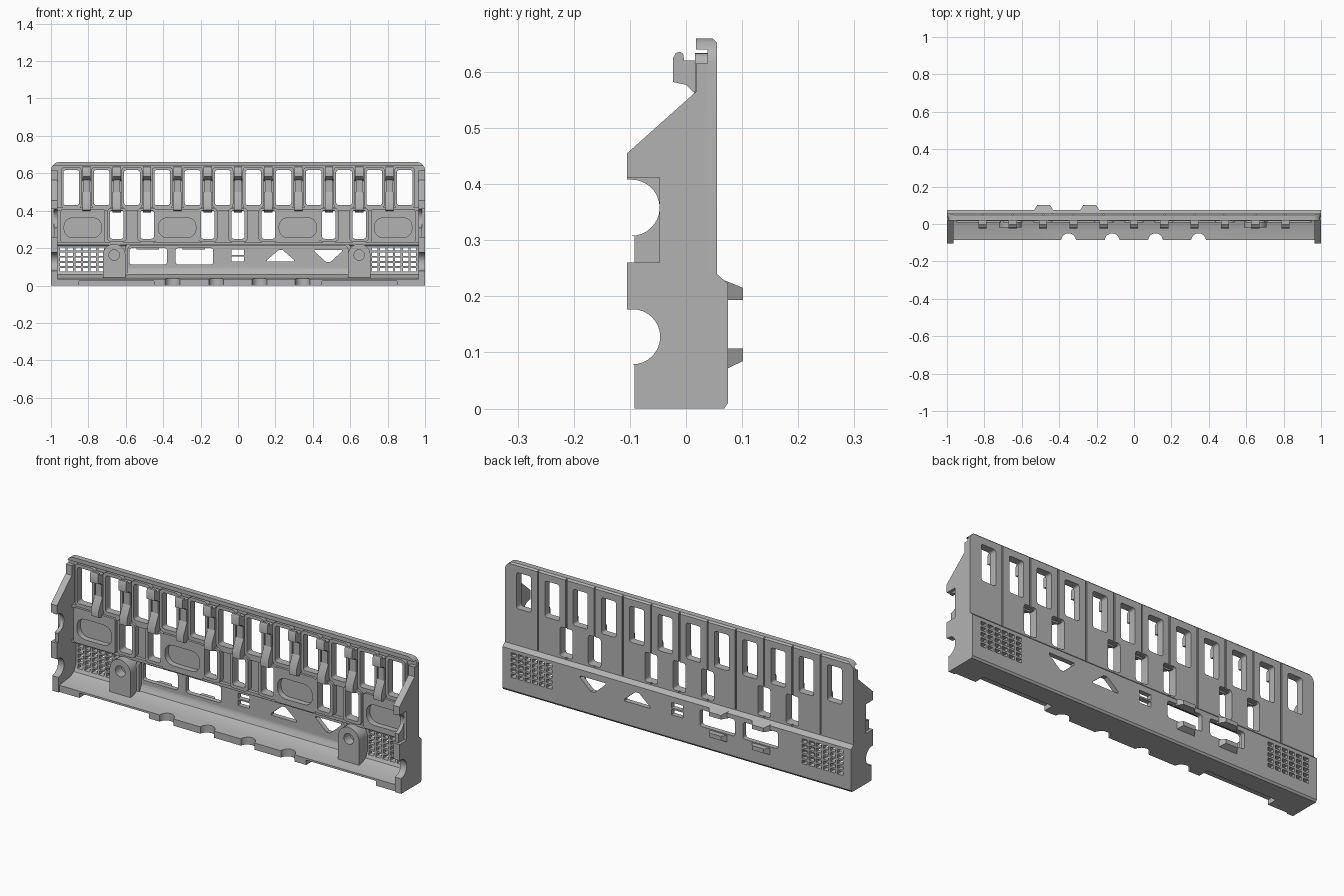
import bpy, bmesh, math
from mathutils import Vector

cube = bpy.data.objects.get("Cube")
if cube:
    bpy.data.objects.remove(cube, do_unlink=True)

grey = bpy.data.materials.new("plain_grey")
grey.use_nodes = True
grey.diffuse_color = (0.45, 0.45, 0.45, 1)
grey.node_tree.nodes["Principled BSDF"].inputs["Base Color"].default_value = (0.45, 0.45, 0.45, 1)


def place(axis, p, t):
    return {"x": (t, p[0], p[1]), "y": (p[0], t, p[1]), "z": (p[0], p[1], t)}[axis]


def prism(bm, pts, axis, a, b):
    lo = [bm.verts.new(place(axis, p, a)) for p in pts]
    hi = [bm.verts.new(place(axis, p, b)) for p in pts]
    bm.faces.new(lo)
    bm.faces.new(hi[::-1])
    for i in range(len(pts)):
        j = (i + 1) % len(pts)
        bm.faces.new((lo[i], hi[i], hi[j], lo[j]))


def box(bm, x0, x1, y0, y1, z0, z1):
    prism(bm, [(x0, y0), (x1, y0), (x1, y1), (x0, y1)], "z", z0, z1)


def hull(bm, pts):
    bmesh.ops.convex_hull(bm, input=[bm.verts.new(p) for p in pts])


def arc(cx, cy, r, start, end, n):
    steps = [math.radians(start + (end - start) * i / n) for i in range(n + 1)]
    return [(cx + r * math.cos(a), cy + r * math.sin(a)) for a in steps]


def circle(cx, cy, r, n=20):
    return arc(cx, cy, r, 0, 360, n)[:-1]


def rounded(x0, x1, z0, z1, r, n=4):
    pts = []
    for k, (cx, cz) in enumerate([(x1 - r, z1 - r), (x0 + r, z1 - r), (x0 + r, z0 + r), (x1 - r, z0 + r)]):
        pts += arc(cx, cz, r, 90 * k, 90 * k + 90, n)
    return pts


def ring(bm, outer, inner, y0, y1):
    loops = [[bm.verts.new((p[0], y, p[1])) for p in pts]
             for pts, y in ((outer, y0), (outer, y1), (inner, y1), (inner, y0))]
    n = len(outer)
    for k in range(4):
        a, b = loops[k], loops[(k + 1) % 4]
        for i in range(n):
            j = (i + 1) % n
            bm.faces.new((a[i], a[j], b[j], b[i]))


def finish(name, bm):
    bmesh.ops.recalc_face_normals(bm, faces=bm.faces)
    mesh = bpy.data.meshes.new(name)
    bm.to_mesh(mesh)
    bm.free()
    mesh.materials.append(grey)
    obj = bpy.data.objects.new(name, mesh)
    bpy.context.collection.objects.link(obj)
    return obj


def cut(obj, bm):
    cutter = finish("cutter", bm)
    cutter.hide_render = True
    mod = obj.modifiers.new("cut", "BOOLEAN")
    mod.operation, mod.solver, mod.object = "DIFFERENCE", "EXACT", cutter
    bpy.context.view_layer.update()
    result = bpy.data.meshes.new_from_object(obj.evaluated_get(bpy.context.evaluated_depsgraph_get()))
    obj.modifiers.clear()
    obj.data = result
    bpy.data.objects.remove(cutter, do_unlink=True)


PITCH = 0.162
upper_x = [PITCH * (i - 5.5) for i in range(12)]
joint_x = [PITCH * (i - 5) for i in range(11)]
lower_x = [PITCH * i for i in (-4, -3, -1, 0, 1, 3, 4)]
pocket_x = [-0.83, -0.325, 0.32, 0.83]

# Shell: one cross-section swept along the width
bm = bmesh.new()
prism(bm, [(0.068, 0), (0.075, 0.01), (0.075, 0.222), (0.055, 0.24), (0.055, 0.652), (0.047, 0.66),
           (0.018, 0.66), (0.018, 0.64), (0.038, 0.64), (0.038, 0.228), (0.05, 0.212),
           (0.05, 0.09), (0.035, 0.06), (0.005, 0.045), (-0.085, 0.035), (-0.085, 0)], "x", -1, 1)
shell = finish("main_shell", bm)

# Windows, slots, speaker holes and notches
bm = bmesh.new()
for x in upper_x:
    prism(bm, rounded(x - 0.042, x + 0.042, 0.43, 0.617, 0.012), "y", 0, 0.1)
for x in lower_x:
    prism(bm, rounded(x - 0.036, x + 0.036, 0.25, 0.402, 0.012), "y", 0, 0.1)
for x in (-0.48, -0.233):
    prism(bm, rounded(x - 0.1, x + 0.1, 0.113, 0.2, 0.012), "y", 0, 0.1)
for z in (0.142, 0.178):
    box(bm, -0.035, 0.032, 0, 0.1, z - 0.014, z + 0.014)
prism(bm, [(0.155, 0.128), (0.3, 0.128), (0.3, 0.137), (0.238, 0.19), (0.217, 0.19), (0.155, 0.137)], "y", 0, 0.1)
prism(bm, [(0.41, 0.19), (0.555, 0.19), (0.555, 0.181), (0.493, 0.125), (0.472, 0.125), (0.41, 0.181)], "y", 0, 0.1)
for side in (-1, 1):
    for i in range(6):
        for j in range(5):
            x, z = side * (0.732 + 0.041 * i), 0.085 + 0.0275 * j
            box(bm, x - 0.015, x + 0.015, 0, 0.1, z - 0.009, z + 0.009)
    box(bm, min(side * 0.45, side * 0.85), max(side * 0.45, side * 0.85), -0.2, -0.03, -0.1, 0.025)
    corner = arc(side * 0.955, 0.615, 0.045, 90, 90 - side * 90, 8)
    prism(bm, corner + [(side * 1.1, 0.615), (side * 1.1, 0.8), (side * 0.955, 0.8)], "y", -0.2, 0.2)
for x in (-0.35, -0.117, 0.115, 0.345):
    prism(bm, circle(x, -0.09, 0.04), "z", -0.1, 0.2)
cut(shell, bm)

# Fine grooves on the back between the columns
bm = bmesh.new()
for x in joint_x:
    box(bm, x - 0.004, x + 0.004, 0.049, 0.1, 0.243, 0.8)
cut(shell, bm)

# Raised frames round the windows and pocket housings
bm = bmesh.new()
for x in upper_x:
    ring(bm, rounded(x - 0.056, x + 0.056, 0.414, 0.634, 0.02), rounded(x - 0.042, x + 0.042, 0.43, 0.617, 0.012), 0.016, 0.04)
for x in lower_x:
    ring(bm, rounded(x - 0.052, x + 0.052, 0.234, 0.414, 0.02), rounded(x - 0.036, x + 0.036, 0.25, 0.402, 0.012), 0.008, 0.04)
finish("window_frames", bm)

bm = bmesh.new()
for x in pocket_x:
    ring(bm, rounded(x - 0.118, x + 0.118, 0.228, 0.41, 0.012), rounded(x - 0.1, x + 0.1, 0.257, 0.362, 0.045), 0.008, 0.04)
finish("oval_pockets", bm)

bm = bmesh.new()
ring(bm, rounded(-0.605, 0.605, 0.03, 0.226, 0.03), rounded(-0.588, 0.588, 0.045, 0.212, 0.02), 0.03, 0.056)
box(bm, -0.97, 0.97, 0.02, 0.04, 0.398, 0.416)
box(bm, -0.97, 0.97, 0.02, 0.052, 0.218, 0.234)
finish("stiffening_ribs", bm)

# Posts with hooks between the columns
bm = bmesh.new()
for x in joint_x:
    box(bm, x - 0.018, x + 0.018, 0.014, 0.04, 0.41, 0.6)
    prism(bm, [(0.03, 0.62), (-0.003, 0.62), (-0.005, 0.632), (-0.01, 0.636), (-0.018, 0.634),
               (-0.023, 0.625), (-0.023, 0.582), (0, 0.577), (0.012, 0.565), (0.03, 0.56)],
          "x", x - 0.022, x + 0.022)
    prism(bm, [(0.03, 0.5), (0.014, 0.5), (-0.015, 0.44), (-0.015, 0.405), (0.03, 0.39)],
          "x", x - 0.022, x + 0.022)
finish("hook_posts", bm)

# Screw bosses with blind holes
for name, x in (("right_boss", -0.662), ("left_boss", 0.648)):
    bm = bmesh.new()
    prism(bm, [(x + 0.06, 0.02)] + arc(x, 0.163, 0.06, 0, 180, 14) + [(x - 0.06, 0.02)], "y", -0.02, 0.06)
    boss = finish(name, bm)
    bm = bmesh.new()
    prism(bm, circle(x, 0.163, 0.028), "y", -0.1, 0.03)
    cut(boss, bm)

# Side walls with scooped front edges
wall_profile = ([(0.068, 0), (0.075, 0.01), (0.075, 0.222), (0.055, 0.24), (0.055, 0.615), (0.018, 0.615),
                 (0.018, 0.565), (-0.105, 0.455), (-0.105, 0.408)]
                + arc(-0.097, 0.358, 0.05, 90, -90, 16)
                + [(-0.092, 0.308), (-0.092, 0.26), (-0.105, 0.26), (-0.105, 0.177)]
                + arc(-0.095, 0.128, 0.049, 90, -90, 16) + [(-0.092, 0.079), (-0.092, 0)])
for name, side in (("right_wall", -1), ("left_wall", 1)):
    bm = bmesh.new()
    prism(bm, wall_profile, "x", side * 0.965, side)
    wall = finish(name, bm)
    bm = bmesh.new()
    hull(bm, [(side * x, y, z) for x, y, grow in ((0.985, -0.047, 0), (0.985, -0.2, 0), (1.05, -0.047, 0), (1.05, -0.2, 0))
              for z in (0.26, 0.412)])
    cut(wall, bm)

# Tapered guides on the back above and below the two large openings
bm = bmesh.new()
for x in (-0.483, -0.237):
    for root, tip in (((0.194, 0.232), (0.194, 0.215)), ((0.065, 0.107), (0.085, 0.107))):
        hull(bm, [(x + s * w, y, z) for s in (-1, 1)
                  for w, y, zs in ((0.06, 0.06, root), (0.034, 0.102, tip)) for z in zs])
finish("back_guides", bm)

# Shade smooth across shallow angles only
bpy.ops.object.select_all(action="DESELECT")
for obj in bpy.context.collection.objects:
    if obj.type == "MESH":
        obj.select_set(True)
        bpy.context.view_layer.objects.active = obj
bpy.ops.object.shade_smooth_by_angle(angle=math.radians(30))
